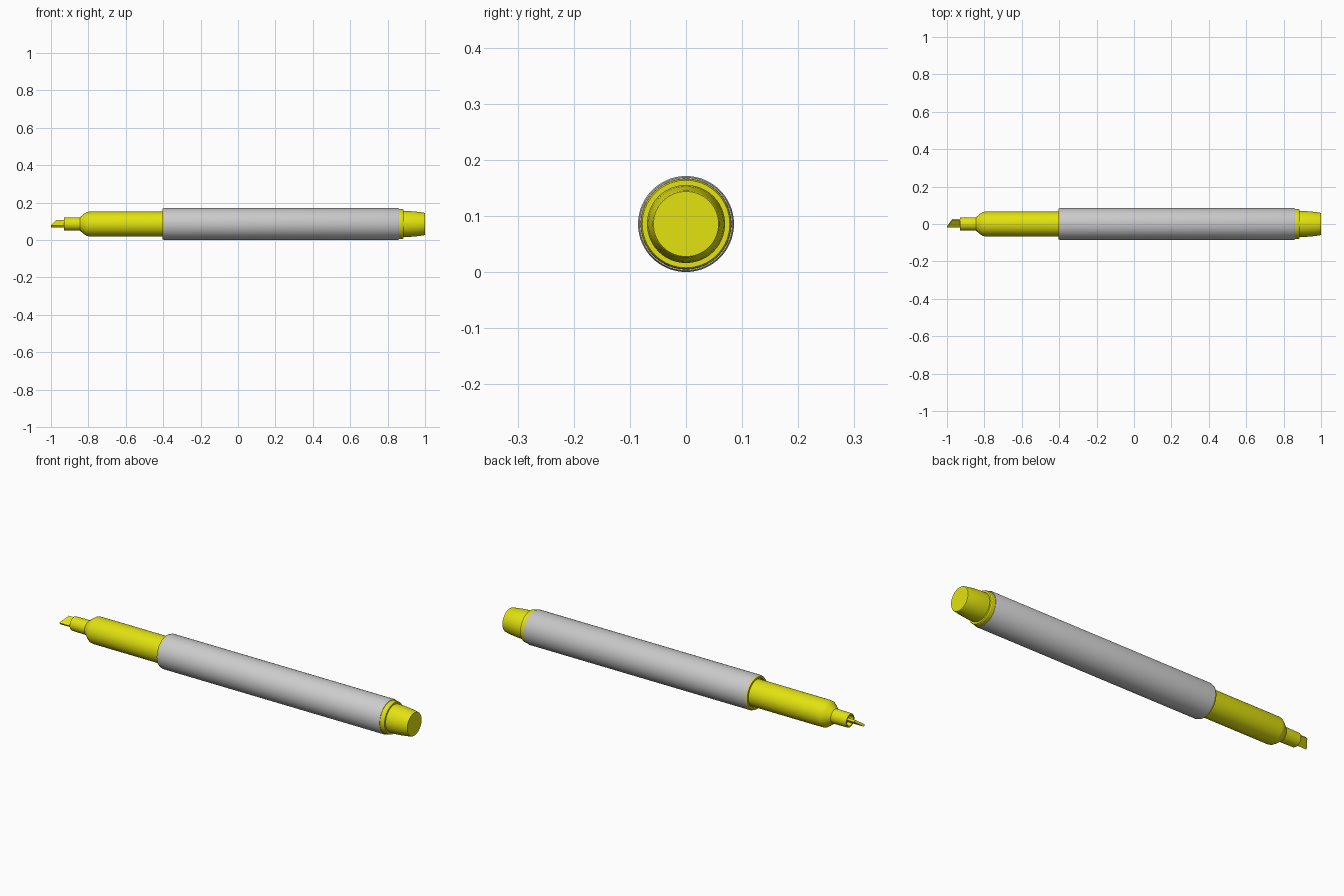
import bpy, bmesh, math
from mathutils import Matrix

if "Cube" in bpy.data.objects:
    bpy.data.objects.remove(bpy.data.objects["Cube"])

R = 0.0855   # body radius, also the height of the pen axis
SIDES = 64


def material(name, rgb):
    m = bpy.data.materials.new(name)
    m.diffuse_color = (*rgb, 1)
    m.use_nodes = True
    m.node_tree.nodes["Principled BSDF"].inputs["Base Color"].default_value = m.diffuse_color
    return m


YELLOW = material("bright_yellow", (0.76, 0.76, 0.005))
GREY = material("light_grey", (0.6, 0.6, 0.6))


def finish(bm, name, mat, smooth=True):
    bmesh.ops.recalc_face_normals(bm, faces=bm.faces)
    me = bpy.data.meshes.new(name)
    bm.to_mesh(me)
    bm.free()
    me.materials.append(mat)
    ob = bpy.data.objects.new(name, me)
    bpy.context.collection.objects.link(ob)
    ob.location.z = R
    if smooth:
        bpy.ops.object.select_all(action='DESELECT')
        ob.select_set(True)
        bpy.context.view_layer.objects.active = ob
        bpy.ops.object.shade_smooth_by_angle(angle=math.radians(25))
    return ob


def lathe(name, profile, mat):
    """Turn a list of (x, radius) points around the pen axis."""
    bm = bmesh.new()
    verts = [bm.verts.new((x, 0, r)) for x, r in profile]
    edges = [bm.edges.new(pair) for pair in zip(verts, verts[1:])]
    bmesh.ops.spin(bm, geom=verts + edges, cent=(0, 0, 0), axis=(1, 0, 0),
                   angle=math.tau, steps=SIDES, use_duplicate=False)
    bmesh.ops.remove_doubles(bm, verts=bm.verts, dist=1e-5)
    return finish(bm, name, mat)


# Grey body sleeve
lathe("body", [(-0.397, 0.0835), (-0.393, R), (0.855, R), (0.861, 0.083), (0.861, 0.079)], GREY)

# Yellow lip at the front of the body
lathe("front_lip", [(-0.397, 0.0835), (-0.404, 0.081), (-0.404, 0.072), (-0.395, 0.071),
                    (-0.395, 0.064)], YELLOW)

# Grip section, shoulder and hollow nib holder
lathe("grip", [(-0.39, 0.066), (-0.795, 0.066), (-0.808, 0.064), (-0.822, 0.055),
               (-0.845, 0.036), (-0.928, 0.0345), (-0.931, 0.033), (-0.931, 0.026),
               (-0.905, 0.026), (-0.905, 0)], YELLOW)

# Collar and end plug
lathe("end_collar", [(0.858, 0.081), (0.88, 0.0805), (0.885, 0.078), (0.885, 0.066)], YELLOW)
lathe("end_plug", [(0.88, 0.0695), (0.91, 0.0695), (0.945, 0.067), (0.975, 0.0635),
                   (0.998, 0.0595), (1.0, 0.058), (1.0, 0)], YELLOW)

# Slanted chisel nib, rolled about the pen axis
bm = bmesh.new()
outline = [(-0.89, -0.024), (-1.0, -0.024), (-0.972, 0.024), (-0.89, 0.024)]
face = bm.faces.new([bm.verts.new((x, w, -0.006)) for x, w in outline])
ext = bmesh.ops.extrude_face_region(bm, geom=[face])
bmesh.ops.translate(bm, vec=(0, 0, 0.012),
                    verts=[v for v in ext["geom"] if isinstance(v, bmesh.types.BMVert)])
bm.transform(Matrix.Translation((0, 0.003, 0.002)) @ Matrix.Rotation(math.radians(38), 4, 'X'))
finish(bm, "nib", YELLOW, smooth=False)
